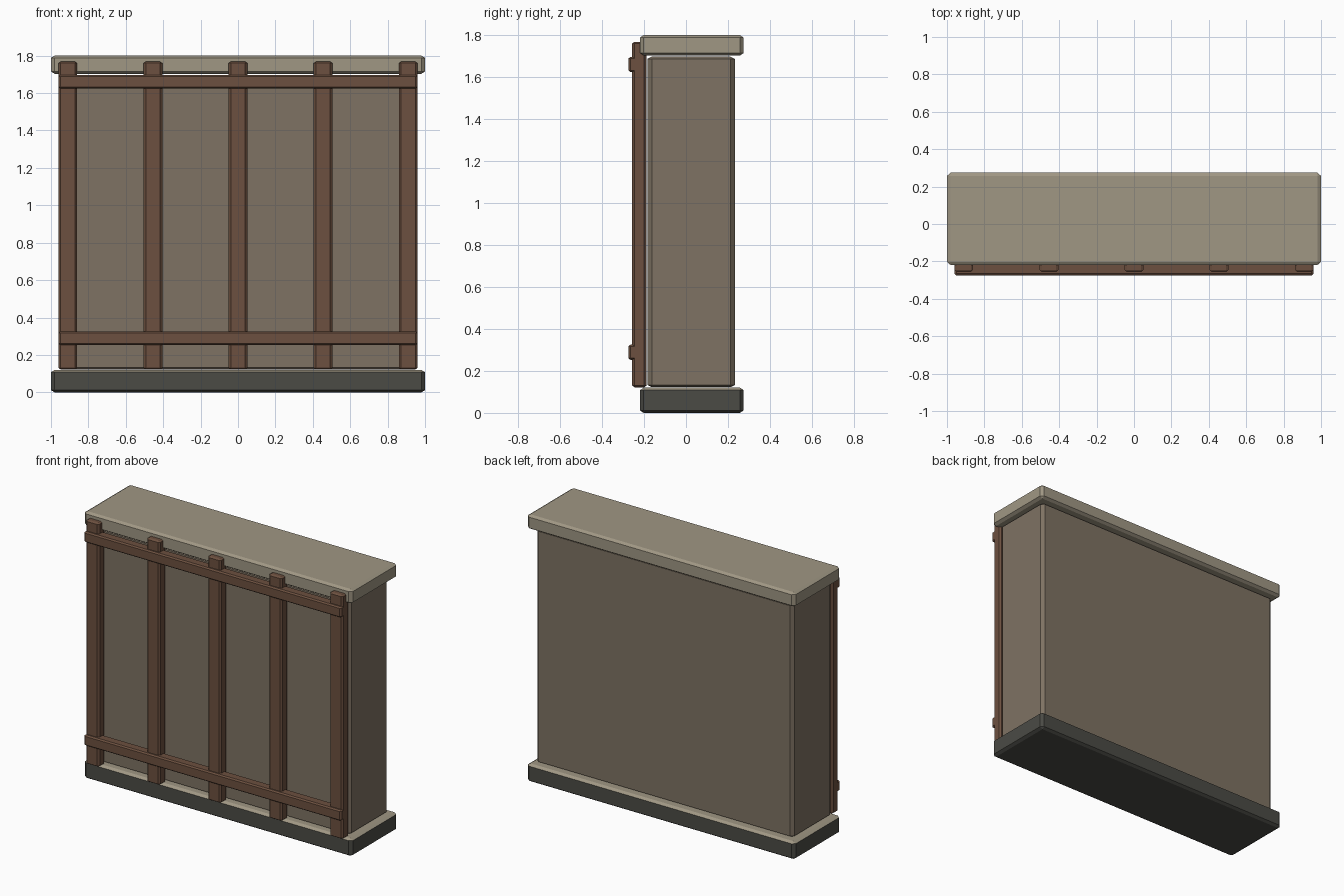
import bpy, bmesh
from mathutils import Vector

if "Cube" in bpy.data.objects:
    bpy.data.objects.remove(bpy.data.objects["Cube"])


def material(name, rgb):
    m = bpy.data.materials.new(name)
    m.diffuse_color = (*rgb, 1)
    m.use_nodes = True
    m.node_tree.nodes["Principled BSDF"].inputs["Base Color"].default_value = m.diffuse_color
    return m


PLASTER = material("plaster", (0.21, 0.17, 0.125))
PALE = material("pale_stone", (0.35, 0.31, 0.23))
DARK = material("dark_stone", (0.07, 0.07, 0.06))
WOOD = material("wood", (0.15, 0.08, 0.05))


def chamfer_box(name, lo, hi, bevel, mats):
    """Flat-shaded chamfered box; bevel is the chamfer size along x, y and z."""
    lo, hi, b = Vector(lo), Vector(hi), Vector(bevel)
    size, centre = hi - lo, (lo + hi) / 2
    bm = bmesh.new()
    bmesh.ops.create_cube(bm, size=1)
    bmesh.ops.scale(bm, vec=[size[i] / b[i] for i in range(3)], verts=bm.verts)
    bmesh.ops.bevel(bm, geom=bm.edges[:], offset=1, segments=1,
                    profile=0.5, affect='EDGES')
    bmesh.ops.scale(bm, vec=b, verts=bm.verts)
    bm.normal_update()
    # optional second material on upward faces
    if len(mats) > 1:
        for f in bm.faces:
            f.material_index = int(f.normal.z > 0.3)
    me = bpy.data.meshes.new(name)
    bm.to_mesh(me)
    bm.free()
    for m in mats:
        me.materials.append(m)
    ob = bpy.data.objects.new(name, me)
    ob.location = centre
    bpy.context.collection.objects.link(ob)
    return ob


# Masonry: footing, wall and coping
chamfer_box("base", (-1, -0.22, 0), (1, 0.275, 0.12), (0.02, 0.018, 0.012), [DARK, PALE])
chamfer_box("wall", (-0.96, -0.183, 0.123), (0.96, 0.233, 1.697), (0.02, 0.02, 0.01), [PLASTER])
chamfer_box("cap", (-1, -0.22, 1.703), (1, 0.275, 1.8), (0.02, 0.018, 0.012), [PALE])

# Timber posts along the front
for i in range(5):
    x = (i - 2) * 0.455
    chamfer_box(f"post_{i + 1}", (x - 0.05, -0.257, 0.122), (x + 0.05, -0.188, 1.768),
                (0.012, 0.012, 0.008), [WOOD])

# Horizontal timber rails
for name, z in (("lower_rail", 0.289), ("upper_rail", 1.66)):
    chamfer_box(name, (-0.96, -0.275, z - 0.036), (0.96, -0.205, z + 0.036),
                (0.01, 0.01, 0.008), [WOOD])
